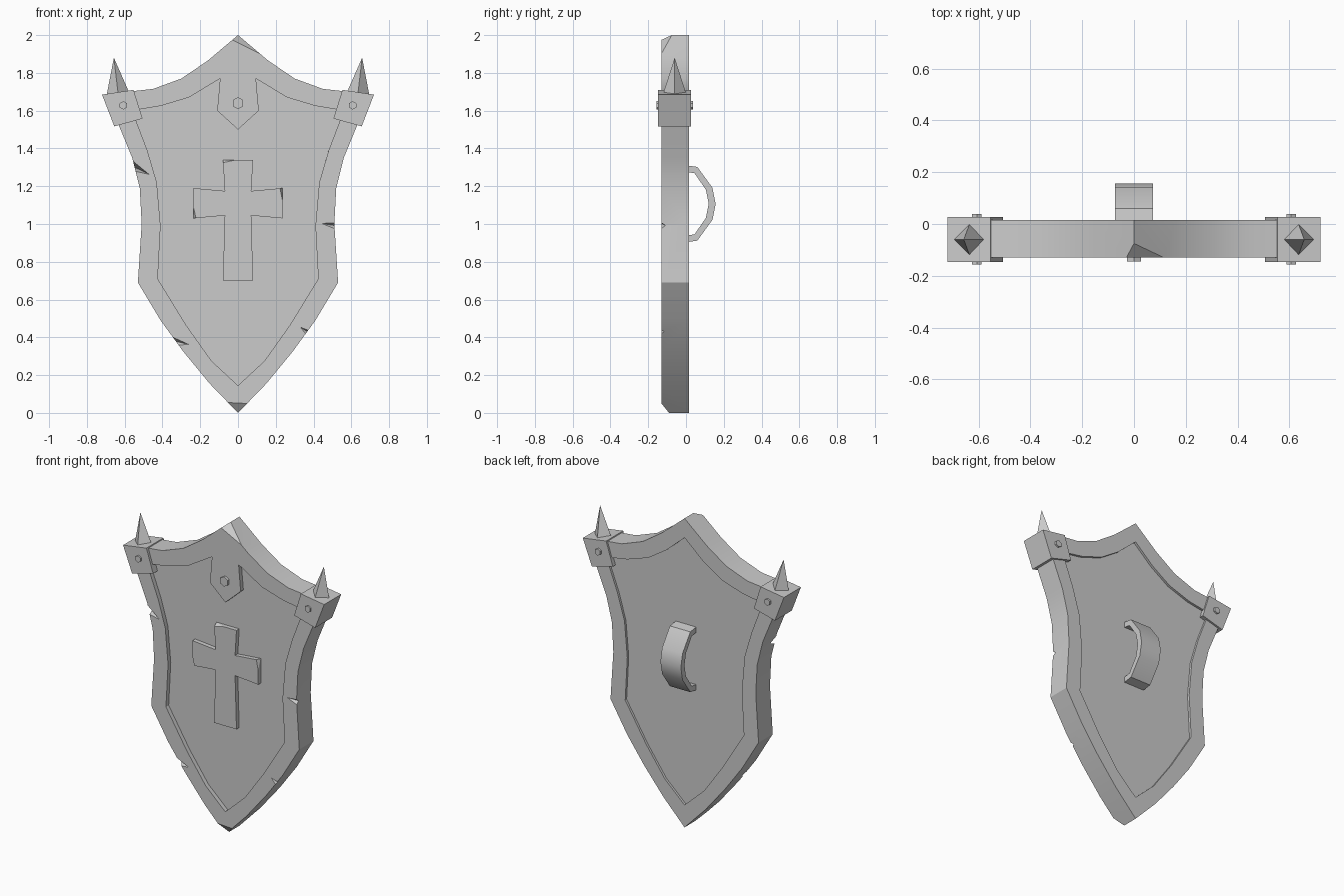
import bpy, bmesh, math
from mathutils import Vector

cube = bpy.data.objects.get("Cube")
if cube:
    bpy.data.objects.remove(cube, do_unlink=True)

steel = bpy.data.materials.new("grey steel")
steel.use_nodes = True
GREY = (0.6, 0.6, 0.6, 1)
steel.diffuse_color = GREY
steel.node_tree.nodes["Principled BSDF"].inputs["Base Color"].default_value = GREY

FRONT, BACK = -0.13, 0.015


def finish(name, bm):
    bmesh.ops.recalc_face_normals(bm, faces=bm.faces)
    mesh = bpy.data.meshes.new(name)
    bm.to_mesh(mesh)
    bm.free()
    mesh.materials.append(steel)
    obj = bpy.data.objects.new(name, mesh)
    bpy.context.collection.objects.link(obj)
    return obj


def prism(name, points, y0, y1):
    """Extrude an (x, z) outline from y0 to y1."""
    bm = bmesh.new()
    face = bm.faces.new([bm.verts.new((x, y0, z)) for x, z in points])
    out = bmesh.ops.extrude_face_region(bm, geom=[face])
    moved = [v for v in out["geom"] if isinstance(v, bmesh.types.BMVert)]
    bmesh.ops.translate(bm, verts=moved, vec=(0, y1 - y0, 0))
    return finish(name, bm)


def hull(name, points):
    bm = bmesh.new()
    verts = [bm.verts.new(p) for p in points]
    bmesh.ops.convex_hull(bm, input=verts)
    return finish(name, bm)


def mirrored(half):
    """Close a half outline whose ends lie on x = 0."""
    return half + [(-x, z) for x, z in reversed(half[1:-1])]


def cut(obj, cutter):
    cutter.hide_render = True
    mod = obj.modifiers.new("cut", 'BOOLEAN')
    mod.operation, mod.solver, mod.object = 'DIFFERENCE', 'EXACT', cutter
    bpy.context.view_layer.objects.active = obj
    bpy.ops.object.modifier_apply(modifier=mod.name)
    bpy.data.objects.remove(cutter, do_unlink=True)


def slice_corner(obj, a, b, c):
    """Cut off everything on the front side of the plane through a, b and c."""
    pts = [Vector(p) for p in (a, b, c)]
    mid = sum(pts, Vector()) / 3
    normal = (pts[1] - pts[0]).cross(pts[2] - pts[0]).normalized()
    if normal.y > 0:
        normal.negate()
    cut(obj, hull("chip", [mid + (p - mid) * 1.6 for p in pts] + [mid + normal * 0.15]))


def smooth(obj):
    bpy.ops.object.select_all(action='DESELECT')
    obj.select_set(True)
    bpy.context.view_layer.objects.active = obj
    bpy.ops.object.shade_smooth_by_angle(angle=math.radians(30))


# Shield body with a raised rim on both faces
outer = [(0, 2), (0.16, 1.865), (0.30, 1.77), (0.45, 1.715), (0.68, 1.69),
         (0.63, 1.52), (0.56, 1.35), (0.52, 1.19), (0.51, 1.0), (0.53, 0.69),
         (0.41, 0.49), (0.29, 0.325), (0.15, 0.155), (0, 0)]
lower = [(0.41, 1.625), (0.56, 1.60), (0.48, 1.39), (0.43, 1.22), (0.41, 0.99),
         (0.425, 0.71), (0.275, 0.465), (0.14, 0.275), (0, 0.145)]
front_inner = [(0, 1.5), (0.11, 1.6), (0.095, 1.77), (0.26, 1.67)] + lower
back_inner = [(0, 1.875), (0.13, 1.76), (0.26, 1.675)] + lower

shield = prism("shield_body", mirrored(outer), FRONT, BACK)
cut(shield, prism("front_recess", mirrored(front_inner), FRONT - 0.1, FRONT + 0.028))
cut(shield, prism("back_recess", mirrored(back_inner), BACK - 0.015, BACK + 0.1))

# Battle notches in the rim: two edge points, inner tip, depth
notches = [((-0.575, 1.35), (-0.555, 1.28), (-0.465, 1.26), 0.07),
           ((0.525, 1.01), (0.53, 0.965), (0.43, 1.005), 0.03),
           ((-0.36, 0.41), (-0.32, 0.355), (-0.25, 0.36), 0.03),
           ((0.36, 0.41), (0.385, 0.435), (0.32, 0.46), 0.02)]
for p, q, tip, depth in notches:
    mx, mz = (p[0] + q[0]) / 2, (p[1] + q[1]) / 2
    pts = [(x, FRONT - 0.004, z) for x, z in (p, q, tip)]
    cut(shield, hull("notch", pts + [(mx * 1.02, FRONT + depth, mz)]))

# Broken tips at the top and bottom
slice_corner(shield, (-0.03, FRONT, 1.975), (0.11, FRONT, 1.905), (0, -0.075, 2))
slice_corner(shield, (-0.055, FRONT, 0.055), (0.045, FRONT, 0.05), (0, -0.09, 0))
smooth(shield)

# Flared cross on the front panel, with chipped corners
cross = prism("cross", [(-0.08, 1.34), (0.08, 1.34), (0.07, 1.175), (0.235, 1.19),
                        (0.235, 1.03), (0.07, 1.045), (0.08, 0.70), (-0.08, 0.70),
                        (-0.07, 1.045), (-0.235, 1.03), (-0.235, 1.19),
                        (-0.07, 1.175)], FRONT, -0.09)
slice_corner(cross, (-0.09, FRONT, 1.322), (0.0, FRONT, 1.342), (-0.08, -0.105, 1.34))
slice_corner(cross, (0.222, FRONT, 1.19), (0.236, FRONT, 1.12), (0.235, -0.105, 1.19))
slice_corner(cross, (-0.222, FRONT, 1.03), (-0.236, FRONT, 1.09), (-0.235, -0.105, 1.03))


def bolt(name, x, z, radius, y0, y1):
    ring = [math.radians(30 + 60 * i) for i in range(6)]
    prism(name, [(x + radius * math.cos(a), z + radius * math.sin(a)) for a in ring], y0, y1)


bolt("boss_bolt", 0, 1.64, 0.032, -0.145, -0.11)

# Corner clamps with bolts through them and a spike on top
for side, s in (("left", 1), ("right", -1)):
    clamp = prism(side + "_clamp", [(s * x, z) for x, z in (
        (0.72, 1.685), (0.553, 1.71), (0.505, 1.558), (0.655, 1.517))], -0.147, 0.027)
    bolt(side + "_clamp_bolt", s * 0.607, 1.628, 0.022, -0.157, 0.038)
    r, cy = 0.06, -0.06
    hull(side + "_spike", [(s * 0.695, cy, 1.685), (s * 0.58, cy, 1.705),
                           (s * 0.635, cy - r, 1.693), (s * 0.635, cy + r, 1.693),
                           (s * 0.657, cy, 1.88)])

# Grip on the back: a (y, z) arc swept across x
half = [(-0.01, 0.205), (0.06, 0.195), (0.14, 0.085), (0.157, 0)]
inner_half = [(0.12, 0), (0.105, 0.075), (0.045, 0.162), (-0.01, 0.17)]
arc = half + [(y, -z) for y, z in half[-2::-1]]
inside = [(y, -z) for y, z in inner_half[:0:-1]] + inner_half
bm = bmesh.new()
face = bm.faces.new([bm.verts.new((-0.073, y, 1.107 + z)) for y, z in arc + inside])
out = bmesh.ops.extrude_face_region(bm, geom=[face])
bmesh.ops.translate(bm, vec=(0.146, 0, 0),
                    verts=[v for v in out["geom"] if isinstance(v, bmesh.types.BMVert)])
smooth(finish("back_grip", bm))
